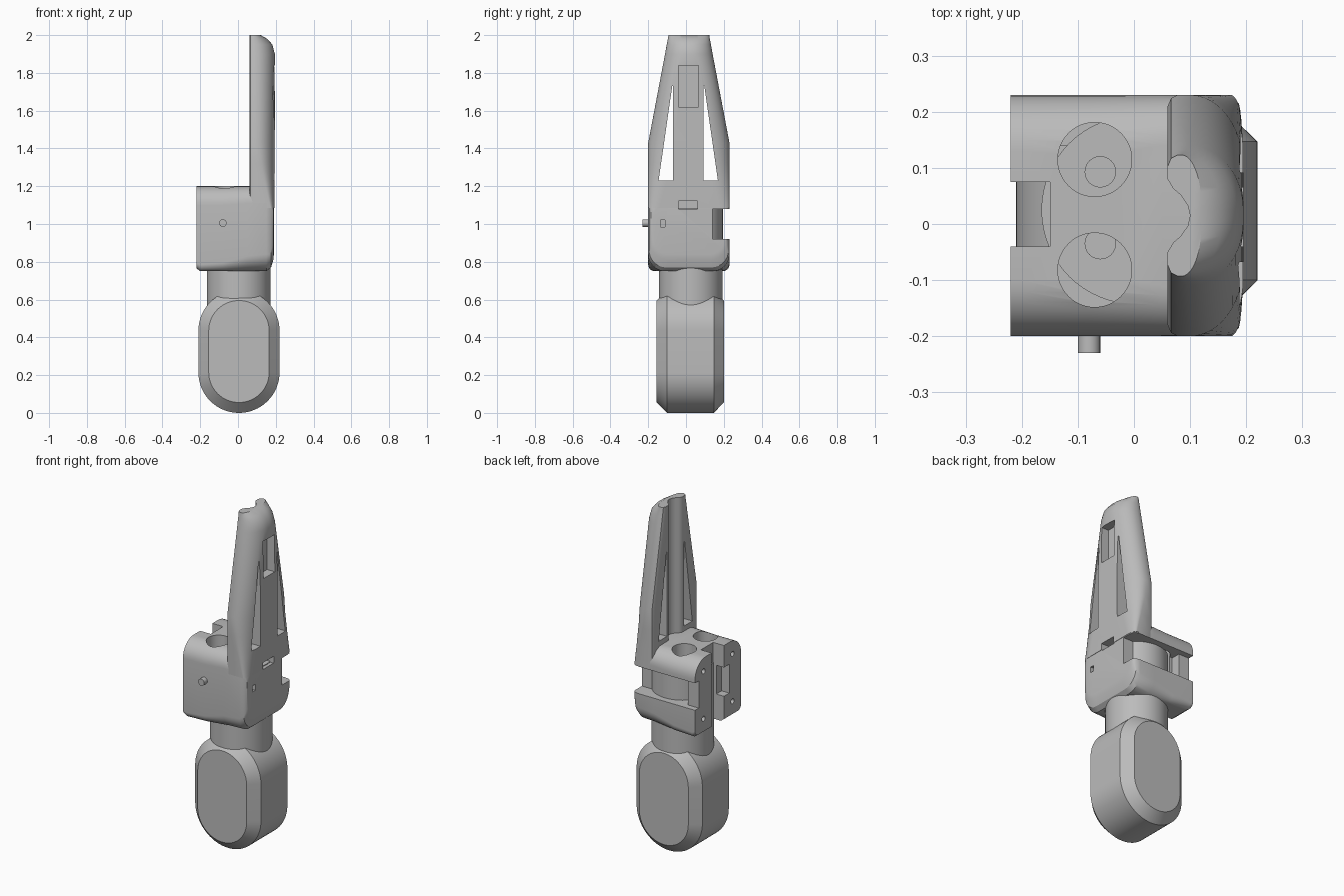
import bpy, bmesh, math
from mathutils import Matrix, Vector

if "Cube" in bpy.data.objects:
    bpy.data.objects.remove(bpy.data.objects["Cube"], do_unlink=True)

grey = bpy.data.materials.new("plain_grey")
grey.use_nodes = True
COLOUR = (0.5, 0.5, 0.5, 1)
grey.diffuse_color = COLOUR
grey.node_tree.nodes["Principled BSDF"].inputs["Base Color"].default_value = COLOUR

MID = 0.015    # centre of the body and finger in y
AXIS = (0.003, 0.025)    # axis of the barrel


def finish(name, bm):
    bmesh.ops.recalc_face_normals(bm, faces=bm.faces)
    mesh = bpy.data.meshes.new(name)
    bm.to_mesh(mesh)
    bm.free()
    mesh.materials.append(grey)
    obj = bpy.data.objects.new(name, mesh)
    bpy.context.collection.objects.link(obj)
    smooth(obj)
    return obj


def smooth(obj):
    obj.data.shade_smooth()
    obj.data.set_sharp_from_angle(angle=math.radians(32))


def loft(name, rings):
    """Skin equal-length rings of points and cap both ends."""
    bm = bmesh.new()
    loops = [[bm.verts.new(p) for p in ring] for ring in rings]
    for a, b in zip(loops, loops[1:]):
        for i in range(len(a)):
            j = (i + 1) % len(a)
            bm.faces.new((a[i], a[j], b[j], b[i]))
    bm.faces.new(loops[0])
    bm.faces.new(loops[-1])
    return finish(name, bm)


def box(name, x, y, z):
    return loft(name, [[(x[0], y[0], h), (x[1], y[0], h), (x[1], y[1], h), (x[0], y[1], h)] for h in z])


def cylinder(name, start, end, radius, sides=48):
    a, b = Vector(start), Vector(end)
    turn = (b - a).to_track_quat("Z", "Y").to_matrix().to_4x4()
    bm = bmesh.new()
    bmesh.ops.create_cone(bm, cap_ends=True, segments=sides, radius1=radius, radius2=radius,
                          depth=(b - a).length, matrix=Matrix.Translation((a + b) / 2) @ turn)
    return finish(name, bm)


def cut(target, cutters):
    """Subtract the cutters, bake the result and remove them."""
    for c in cutters:
        c.hide_render = True
        m = target.modifiers.new("cut", "BOOLEAN")
        m.operation, m.solver, m.object = "DIFFERENCE", "EXACT", c
    bpy.context.view_layer.update()
    baked = bpy.data.meshes.new_from_object(target.evaluated_get(bpy.context.evaluated_depsgraph_get()))
    target.modifiers.clear()
    target.data = baked
    for c in cutters:
        bpy.data.objects.remove(c, do_unlink=True)
    smooth(target)


def arc(cu, cv, ru, rv, start, steps=8):
    angles = [math.radians(start + 90 * i / steps) for i in range(steps + 1)]
    return [(cu + ru * math.cos(t), cv + rv * math.sin(t)) for t in angles]


# Grip: bevelled stadium standing upright
def stadium(y, r):
    pts = [(r * math.cos(t), 0.215 + r * math.sin(t)) for t in
           [math.pi + math.pi * i / 32 for i in range(33)]]
    pts += [(-x, 0.65 - z) for x, z in pts]
    return [(x + 0.005, y, z) for x, z in pts]


loft("grip", [stadium(-0.155, 0.16), stadium(-0.1, 0.215), stadium(0.147, 0.215), stadium(0.2, 0.16)])

# Barrel running from the grip up into the body
cylinder("barrel", (*AXIS, 0.5), (*AXIS, 1.085), 0.168, 64)
for side, y in (("left", 0.093), ("right", -0.035)):
    cylinder(side + "_barrel_stud", (-0.06, y, 1.07), (-0.06, y, 1.1), 0.028, 24)


# Body: rounded section swept along x
def body_ring(x, w, bottom, top, rb, rt):
    pts = arc(w - rt, top - rt, rt, rt, 0) + arc(rt - w, top - rt, rt, rt, 90)
    pts += arc(rb - w, bottom + rb, rb, rb, 180) + arc(w - rb, bottom + rb, rb, rb, 270)
    return [(x, MID + y, z) for y, z in pts]


body = loft("body", [
    body_ring(-0.22, 0.215, 0.765, 1.2, 0.03, 0.1),
    body_ring(-0.2, 0.215, 0.75, 1.2, 0.035, 0.1),
    body_ring(-0.08, 0.215, 0.75, 1.2, 0.045, 0.1),
    body_ring(0.05, 0.215, 0.75, 1.2, 0.08, 0.09),
    body_ring(0.15, 0.215, 0.75, 1.2, 0.09, 0.09),
    body_ring(0.175, 0.21, 0.77, 1.17, 0.09, 0.09),
    body_ring(0.187, 0.2, 0.81, 1.14, 0.09, 0.08),
    body_ring(0.19, 0.185, 0.84, 1.12, 0.07, 0.08)])

cutters = [
    box("clamp_gap", (-0.3, -0.15), (-0.04, 0.075), (0.7, 1.3)),
    box("clamp_notch", (-0.3, -0.17), (-0.09, 0), (0.9, 1.07)),
    box("side_slot", (-0.15, 0.3), (0.14, 0.3), (0.92, 1.08)),
    box("side_slot_end", (-0.3, -0.1), (0.195, 0.3), (0.92, 1.08)),
    box("small_port", (0.15, 0.3), (-0.135, -0.11), (0.985, 1.02)),
    box("wide_port", (0.13, 0.3), (-0.04, 0.06), (1.08, 1.122))]
for y in (0.115, -0.082):
    cutters.append(cylinder("top_hole", (-0.07, y, 0.95), (-0.07, y, 1.3), 0.066))
for y in (0.15, -0.12):
    for z in (0.84, 1.12):
        cutters.append(cylinder("screw_hole", (-0.3, y, z), (-0.18, y, z), 0.015, 20))
cut(body, cutters)

# Front pin
cylinder("front_pin", (-0.08, -0.23, 1.005), (-0.08, -0.15, 1.005), 0.02, 24)


# Finger: tapered shell, round outside and grooved inside
def finger_ring(z, w, rx, ry, out):
    half = [(0.096, 0.018), (0.083, 0.037), (0.07, 0.048), (0.06, 0.065),
            (0.06, w - 0.02), (0.066, w - 0.006), (0.078, w)]
    half += [(out - rx + rx * math.sin(t), w - ry + ry * math.cos(t))
             for t in [math.pi * i / 24 for i in range(13)]]
    pts = [(0.1, 0)] + half + [(x, -y) for x, y in reversed(half)]
    return [(x, MID + y, z) for x, y in pts]


finger = loft("finger", [
    finger_ring(1.085, 0.215, 0.02, 0.06, 0.192),
    finger_ring(1.2, 0.215, 0.05, 0.09, 0.194),
    finger_ring(1.32, 0.215, 0.08, 0.115, 0.195),
    finger_ring(1.43, 0.215, 0.095, 0.13, 0.195),
    finger_ring(1.9, 0.126, 0.1, 0.115, 0.195),
    finger_ring(1.95, 0.117, 0.09, 0.11, 0.182),
    finger_ring(1.98, 0.111, 0.07, 0.1, 0.155),
    finger_ring(2.0, 0.108, 0.035, 0.09, 0.12)])

cutters = [box("finger_recess", (0.145, 0.3), (-0.04, 0.065), (1.62, 1.84)),
           box("wide_port_in_finger", (0.13, 0.3), (-0.04, 0.06), (1.08, 1.122))]
for s in (1, -1):
    tri = [(0.08, 1.23), (0.157, 1.23), (0.085, 1.73), (0.08, 1.73)]
    cutters.append(loft("finger_window", [[(x, MID - 0.003 + s * y, z) for y, z in tri] for x in (0, 0.3)]))
cut(finger, cutters)
